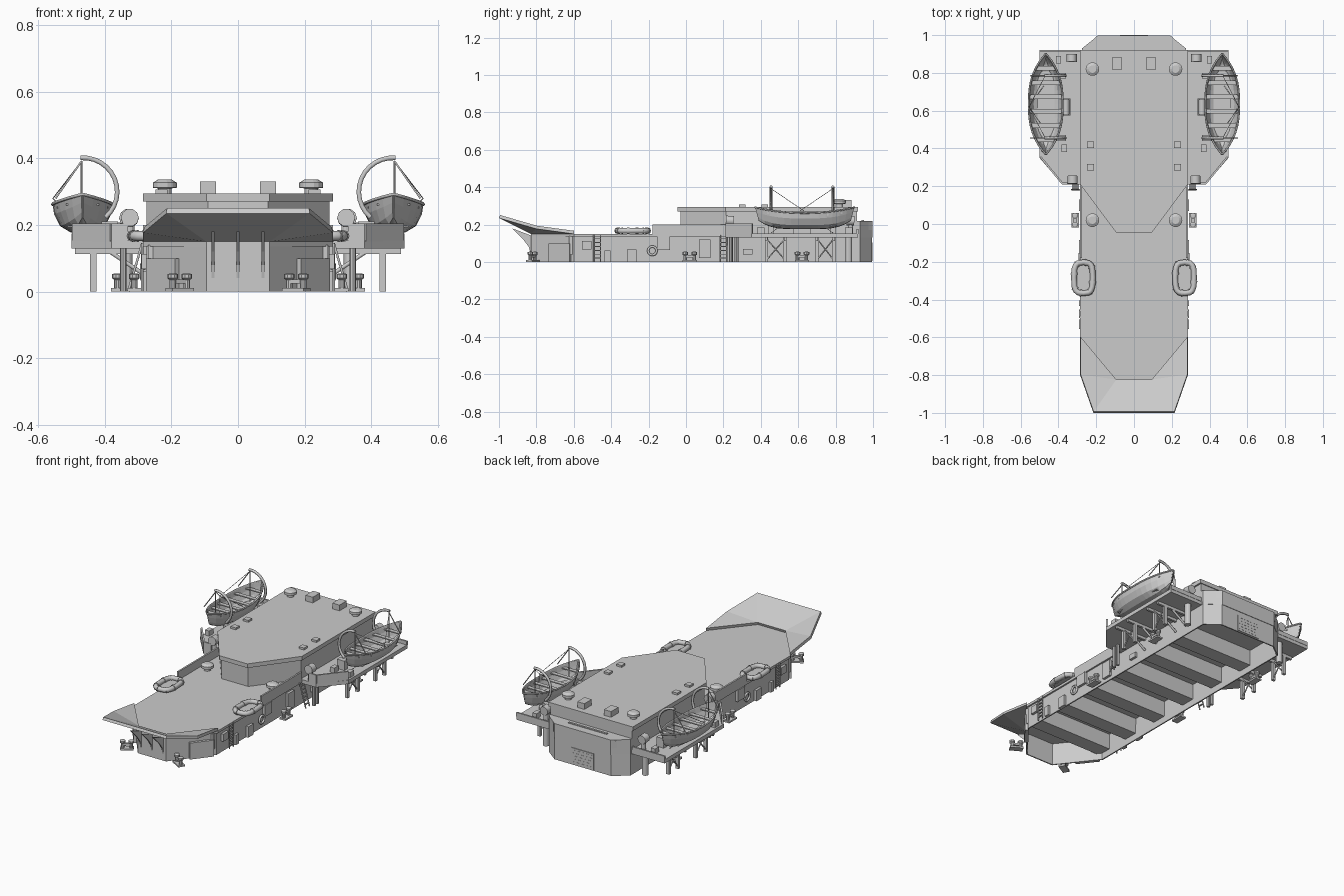
import bpy, bmesh, math
from mathutils import Vector

cube = bpy.data.objects.get("Cube")
if cube:
    bpy.data.objects.remove(cube, do_unlink=True)

grey = bpy.data.materials.new("warship_grey")
grey.use_nodes = True
grey.diffuse_color = (0.6, 0.6, 0.6, 1)
grey.node_tree.nodes["Principled BSDF"].inputs["Base Color"].default_value = (0.6, 0.6, 0.6, 1)


def mesh(name, verts, faces, thick=0):
    bm = bmesh.new()
    vs = [bm.verts.new(v) for v in verts]
    for f in faces:
        bm.faces.new([vs[i] for i in f])
    bmesh.ops.recalc_face_normals(bm, faces=bm.faces)
    me = bpy.data.meshes.new(name)
    bm.to_mesh(me)
    bm.free()
    me.materials.append(grey)
    ob = bpy.data.objects.new(name, me)
    bpy.context.collection.objects.link(ob)
    if thick:
        mod = ob.modifiers.new("thickness", "SOLIDIFY")
        mod.thickness = thick
        mod.offset = -1
    return ob


def prism(name, pts, z0, z1, hollow=0):
    n = len(pts)
    verts = [(x, y, z) for z in (z0, z1) for x, y in pts]
    faces = [(i, (i + 1) % n, n + (i + 1) % n, n + i) for i in range(n)]
    faces.append(range(n, 2 * n))
    if not hollow:
        faces.append(range(n))
    return mesh(name, verts, faces, hollow)


def box(name, c, size, turn=0):
    ob = prism(name, [(-.5, -.5), (.5, -.5), (.5, .5), (-.5, .5)], -.5, .5)
    ob.location, ob.scale, ob.rotation_euler.z = c, size, turn
    return ob


def lathe(name, c, profile, n=12):
    # profile is a list of (radius, height)
    verts = [(c[0] + r * math.cos(a * math.tau / n), c[1] + r * math.sin(a * math.tau / n), c[2] + z)
             for r, z in profile for a in range(n)]
    faces = [(k * n + i, k * n + (i + 1) % n, (k + 1) * n + (i + 1) % n, (k + 1) * n + i)
             for k in range(len(profile) - 1) for i in range(n)]
    faces += [range(n), range((len(profile) - 1) * n, len(profile) * n)]
    return mesh(name, verts, faces)


def tube(name, pts, r, closed=False, sides=1):
    cu = bpy.data.curves.new(name, "CURVE")
    cu.dimensions = "3D"
    cu.bevel_depth, cu.bevel_resolution, cu.use_fill_caps = r, sides, True
    sp = cu.splines.new("POLY")
    sp.points.add(len(pts) - 1)
    for p, co in zip(sp.points, pts):
        p.co = (*co, 1)
    sp.use_cyclic_u = closed
    cu.materials.append(grey)
    ob = bpy.data.objects.new(name, cu)
    bpy.context.collection.objects.link(ob)
    return ob


def mirrored(half):
    return half + [(-x, y) for x, y in reversed(half)]


def wall(name, a, b, z0, z1, thick=.01):
    a, b = Vector(a), Vector(b)
    d, m = b - a, (a + b) / 2
    return box(name, (m.x, m.y, (z0 + z1) / 2), (d.length, thick, z1 - z0), math.atan2(d.y, d.x))


# Main hollow house and cross bulkheads
lower = mirrored([(.095, -.83), (.275, -.6), (.275, .93), (.19, .995)])
prism("lower_house", lower, 0, .14, .008)
prism("main_deck", mirrored([(.095, -.83), (.285, -.6), (.285, .92)]), .135, .15)
for i, y in enumerate((-.58, -.35, -.1, .15, .4, .65)):
    box(f"bulkhead_{i}", (0, y, .09), (.54, .09, .1))

# Upper house with overhanging roof and stern block
upper = [(.09, -.03), (.275, .215), (.275, .915)]
prism("upper_house", mirrored(upper), .15, .28)
prism("roof_slab", mirrored([(.095, -.045), (.285, .21), (.285, .92)]), .27, .295)
prism("stern_block", mirrored([(.275, .91), (.275, .93), (.19, .998)]), .13, .22)
box("stern_slot", (0, .945, .222), (.26, .012, .006))
box("stern_door", (0, .998, .055), (.15, .004, .1))
for i in range(5):
    box(f"door_louvre_{i}", (0, .999, .02 + i * .018), (.13, .004, .005))

# Flared bow sheet with struts
flare = [(.285, -.6, .15), (.285, -.8, .177), (.215, -1, .235), (.095, -.83, .15)]
mesh("bow_flare", flare + [(-x, y, z) for x, y, z in flare],
     [(0, 1, 3), (1, 2, 3), (3, 2, 6, 7), (4, 5, 7), (5, 6, 7)], .017)
for i in (-1, 0, 1):
    ribs = [(-.825, .02), (-.84, .08), (-.87, .12), (-.93, .18), (-.825, .14)]
    x = i * .075
    n = len(ribs)
    mesh(f"bow_bracket_{i + 2}", [(x + d, y, z) for d in (-.004, .004) for y, z in ribs],
         [range(n), range(n, 2 * n)] + [(k, (k + 1) % n, n + (k + 1) % n, n + k) for k in range(n)])


def lifeboat(side, s):
    # Open hull lofted through stations, with thwarts and gunwale
    n, verts, rim = 14, [], []
    section = [(1, 1), (.95, .65), (.75, .25), (.4, .03), (0, 0)]
    section += [(-a, b) for a, b in section[-2::-1]]
    for k in range(n + 1):
        t = 2 * k / n - 1
        w = .087 * (1 - abs(t) ** 2.6) + .003
        top, low = .262 + .03 * t * t, .175 + .045 * t ** 4
        for a, b in section:
            verts.append((s * (.467 + a * w), .635 + .265 * t * (.93 + .07 * b), low + (top - low) * b))
        rim.append((w, .635 + .265 * t, top))
    m = len(section)
    mesh(f"{side}_boat_hull", verts, [(k * m + j, k * m + j + 1, (k + 1) * m + j + 1, (k + 1) * m + j)
                                      for k in range(n) for j in range(m - 1)], .005)
    loop = [(s * (.467 + w), y, z) for w, y, z in rim] + [(s * (.467 - w), y, z) for w, y, z in reversed(rim)]
    tube(f"{side}_gunwale", loop, .005, True)
    for i, k in enumerate(range(2, n - 1, 2)):
        w, y, z = rim[k]
        box(f"{side}_thwart_{i}", (s * .467, y, z - .015), (2 * w - .008, .024, .006))
    box(f"{side}_boat_floor", (s * .467, .635, .195), (.09, .34, .004))


def bollard(name, x, y, turn=0):
    # Twin posts with wide caps on a base plate
    box(name + "_base", (x, y, .005), (.04, .075, .01), turn)
    for e in (-1, 1):
        px, py = x - e * .024 * math.sin(turn), y + e * .024 * math.cos(turn)
        lathe(f"{name}_post_{e + 2}", (px, py, 0), [(.01, 0), (.01, .035), (.016, .04), (.016, .052), (.008, .055)], 10)
    box(name + "_bar", (x, y, .03), (.014, .06, .012), turn)


for side, s in (("left", 1), ("right", -1)):
    # Boat platform with bulwarks and braced legs
    prism(side + "_platform", [(s * x, y) for x, y in
          [(.27, .21), (.38, .21), (.5, .35), (.5, .92), (.27, .92)]], .13, .153)
    wall(side + "_front_bulwark", (s * .33, .215), (s * .38, .215), .15, .205)
    wall(side + "_angled_bulwark", (s * .38, .215), (s * .495, .355), .15, .205)
    wall(side + "_rear_bulwark", (s * .28, .917), (s * .5, .917), .15, .175)
    wall(side + "_stern_fin", (s * .19, 1 - .008), (s * .262, .925), .17, .215, .014)
    for i, (a, b) in enumerate(((.43, .53), (.7, .79))):
        for j, y in enumerate((a, b)):
            box(f"{side}_leg_{i}_{j}", (s * .435, y, .065), (.02, .016, .13))
            tube(f"{side}_knee_{i}_{j}", [(s * .28, y, .05), (s * .4, y, .13)], .007)
            box(f"{side}_leg_beam_{i}_{j}", (s * .385, y, .122), (.21, .014, .018))
        tube(f"{side}_brace_{i}_a", [(s * .435, a, .01), (s * .435, b, .125)], .004)
        tube(f"{side}_brace_{i}_b", [(s * .435, b, .01), (s * .435, a, .125)], .004)
    lathe(side + "_rear_column", (s * .335, .87, 0), [(.018, 0), (.018, .13)])

    # Lifeboat under curved davits
    lifeboat(side, s)
    for i, (y, other) in enumerate(((.455, .785), (.785, .455))):
        arc = [(s * (.465 + .102 * math.cos(t)), y, .3 + .102 * math.sin(t))
               for t in [math.radians(85 + 12 * k) for k in range(13)]]
        tube(f"{side}_davit_{i}", arc, .008)
        box(f"{side}_davit_foot_{i}", (s * .385, y, .18), (.05, .03, .06))
        head = (s * .47, y, .392)
        tube(f"{side}_outer_fall_{i}", [head, (s * .548, y, .28)], .003)
        tube(f"{side}_inner_fall_{i}", [head, (s * .47, y, .21)], .003)
        tube(f"{side}_stay_{i}", [head, (s * .556, .62, .28), (s * .44, other, .155)], .0015)
    box(side + "_winch_frame", (s * .36, .62, .168), (.05, .09, .03))
    drum = tube(side + "_winch_drum", [(s * .36, .58, .19), (s * .36, .66, .19)], .018, sides=3)
    for i, (x, y) in enumerate(((.4, .87), (.37, .4), (.475, .4))):
        box(f"{side}_locker_{i}", (s * x, y, .168), (.028, .04, .032))

    # Ventilators and roof boxes
    for i, (x, y) in enumerate(((.325, .235), (.33, .88))):
        lathe(f"{side}_cowl_pipe_{i}", (s * x, y, .15), [(.014, 0), (.014, .06)])
        tube(f"{side}_cowl_head_{i}", [(s * x, y + .02, .22), (s * x, y - .022, .222)], .027, sides=3)
    for i, (y, z) in enumerate(((.02, .15), (.82, .295))):
        lathe(f"{side}_mushroom_vent_{i}", (s * .22, y, z),
              [(.02, 0), (.02, .015), (.036, .017), (.036, .032), (.02, .042)], 14)
    box(side + "_roof_box", (s * .09, .85, .312), (.048, .07, .036))
    for i, y in enumerate((.3, .42)):
        box(f"{side}_hatch_{i}", (s * .23, y, .3), (.035, .035, .014))

    # Life raft ring with lashings
    ring = []
    for k in range(16):
        t = math.tau * k / 16
        c, d = math.cos(t), math.sin(t)
        ring.append((s * .268 + .05 * math.copysign(abs(c) ** .6, c),
                     -.285 + .082 * math.copysign(abs(d) ** .6, d), .167))
    tube(side + "_raft", ring, .015, True, 2)
    for i in range(0, 16, 2):
        p, q = Vector(ring[i]), Vector(ring[i - 1])
        tube(f"{side}_raft_band_{i}", [p.lerp(q, .35), p.lerp(q, .65)], .018, sides=2)
    box(side + "_raft_net", (s * .268, -.285, .158), (.09, .15, .003))

    # Deck side bulwark and wall fittings
    wall(side + "_bulwark", (s * .28, -.18), (s * .28, .05), .14, .2)
    wall(side + "_aft_bulwark", (s * .28, .05), (s * .28, .21), .14, .2)
    for i, (y, z, w, h) in enumerate(((-.53, .09, .05, .045), (-.29, .033, .05, .066), (-.42, .03, .03, .06),
                                      (.1, .07, .06, .1), (.33, .055, .05, .03), (-.12, .1, .07, .07))):
        box(f"{side}_wall_fitting_{i}", (s * .28, y, z), (.02, w, h))
    wall(side + "_bow_door", (s * .182, -.728), (s * .268, -.618), 0, .1, .02)
    tube(side + "_lifebuoy", [(s * .287, -.18 + .023 * math.cos(k * math.pi / 6),
         .06 + .023 * math.sin(k * math.pi / 6)) for k in range(12)], .007, True)
    for y, foot, label in ((-.475, .288, "wall"), (.2, .33, "slanted")):
        for e in (-.018, .018):
            tube(f"{side}_{label}_ladder_rail_{e > 0}", [(s * foot, y + e, 0), (s * .288, y + e, .145)], .004)
        for k in range(1, 7):
            x = foot + (.288 - foot) * k / 7
            box(f"{side}_{label}_rung_{k}", (s * x, y, .145 * k / 7), (.008, .036, .005))
    for i, y in enumerate((.24, .27)):
        lathe(f"{side}_wall_pipe_{i}", (s * .345, y, 0), [(.01, 0), (.01, .13)], 8)

    # Mooring bollards
    bollard(side + "_bow_bollard", s * .175, -.82, s * math.pi / 3)
    bollard(side + "_mid_bollard", s * .312, .02)
    bollard(side + "_aft_bollard", s * .362, .62)
